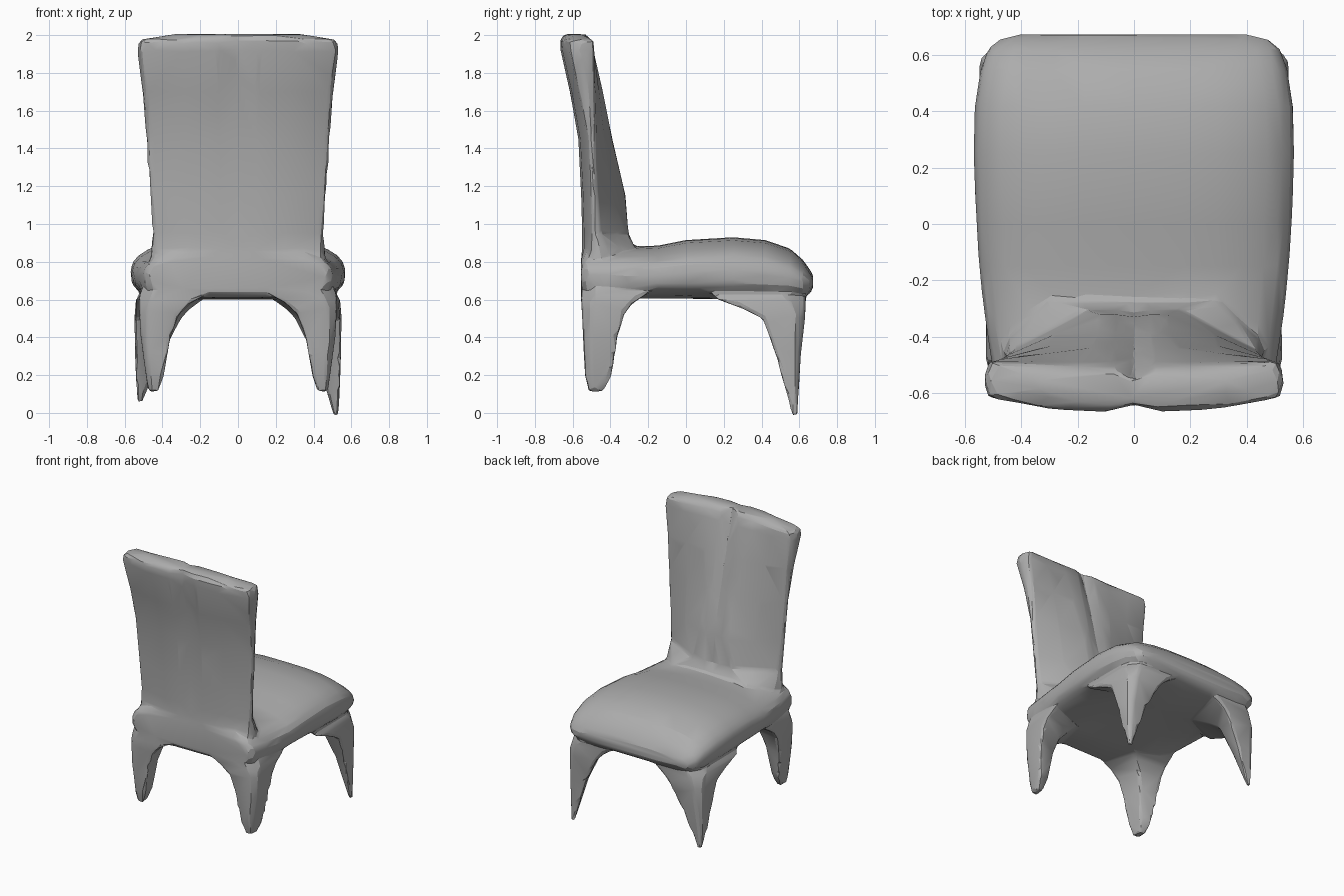
import bpy, bmesh, math

cube = bpy.data.objects.get("Cube")
if cube:
    bpy.data.objects.remove(cube, do_unlink=True)

grey = bpy.data.materials.new("warm_grey")
grey.use_nodes = True
COLOUR = (0.42, 0.42, 0.42, 1)
grey.diffuse_color = COLOUR
grey.node_tree.nodes["Principled BSDF"].inputs["Base Color"].default_value = COLOUR


def loft(name, rings):
    """Skin a closed solid through rings of equal point count."""
    bm = bmesh.new()
    rows = [[bm.verts.new(p) for p in ring] for ring in rings]
    n = len(rows[0])
    for a, b in zip(rows, rows[1:]):
        for i in range(n):
            j = (i + 1) % n
            bm.faces.new((a[i], a[j], b[j], b[i]))
    bm.faces.new(rows[0])
    bm.faces.new(rows[-1])
    bmesh.ops.recalc_face_normals(bm, faces=bm.faces)
    bmesh.ops.triangulate(bm, faces=bm.faces)
    mesh = bpy.data.meshes.new(name)
    bm.to_mesh(mesh)
    bm.free()
    mesh.materials.append(grey)
    obj = bpy.data.objects.new(name, mesh)
    bpy.context.collection.objects.link(obj)
    return obj


def spow(v, e):
    return math.copysign(abs(v) ** e, v)


# Cushioned seat: domed top, squarer underside (y, half width, bottom, top)
def seat_ring(y, w, low, top, n=28):
    mid = low + (top - low) * 0.45
    ring = []
    for i in range(n):
        a = 2 * math.pi * i / n
        up = math.sin(a)
        z = mid + ((top - mid) * spow(up, 0.9) if up > 0 else (mid - low) * spow(up, 0.55))
        ring.append((w * spow(math.cos(a), 0.75 if up > 0 else 0.55), y, z))
    return ring


seat = loft("seat", [seat_ring(*s) for s in [
    (-0.555, 0.47, 0.64, 0.84), (-0.53, 0.50, 0.61, 0.88), (-0.3, 0.535, 0.605, 0.88),
    (-0.15, 0.55, 0.605, 0.885), (0.0, 0.56, 0.605, 0.915), (0.25, 0.57, 0.60, 0.93),
    (0.42, 0.565, 0.60, 0.915), (0.55, 0.545, 0.60, 0.87), (0.62, 0.52, 0.61, 0.81),
    (0.655, 0.48, 0.63, 0.76), (0.673, 0.41, 0.66, 0.73)]])


# Backrest: (z, half width, rear y, front y at centre, at sides, groove depth, flat share)
def back_ring(z, w, rear, front, side, groove, flat):
    edge = rear + 0.05
    half = [(0.0, front - groove), (0.13, front), (flat, front),
            ((flat + 0.96) / 2, (front + side) / 2), (0.96, side), (1.0, (side + edge) / 2),
            (0.97, edge), (0.55, rear + 0.01), (0.2, rear), (0.0, rear + groove * 0.6)]
    right = [(w * u, y, z) for u, y in half]
    left = [(-w * u, y, z) for u, y in half[-2:0:-1]]
    return right + left


backrest = loft("backrest", [back_ring(*s) for s in [
    (0.70, 0.475, -0.555, -0.25, -0.38, 0.0, 0.7), (0.88, 0.46, -0.55, -0.275, -0.42, 0.0, 0.65),
    (0.95, 0.455, -0.55, -0.305, -0.45, 0.01, 0.35),
    (1.15, 0.47, -0.555, -0.32, -0.465, 0.01, 0.25),
    (1.45, 0.488, -0.57, -0.39, -0.475, 0.015, 0.25),
    (1.70, 0.508, -0.615, -0.44, -0.48, 0.025, 0.3),
    (1.92, 0.535, -0.665, -0.49, -0.485, 0.04, 0.35),
    (1.975, 0.525, -0.668, -0.505, -0.49, 0.045, 0.35),
    (2.005, 0.34, -0.645, -0.53, -0.55, 0.02, 0.35)]])


# Flared legs: (z, inner x, outer x, inner y, outer y), inner corner drawn in
def leg(name, side, sections, pull):
    rings = []
    for z, xi, xo, yi, yo in sections:
        bev = 0.2
        corners = [(xo, yi), (xo, yo + (yi - yo) * bev), (xo + (xi - xo) * bev, yo), (xi, yo),
                   (xi + (xo - xi) * pull, yi + (yo - yi) * pull)]
        rings.append([(side * x, y, z) for x, y in corners])
    return loft(name, rings)


FRONT = [(0.30, 0.40, 0.545, 0.475, 0.607), (0.50, 0.295, 0.548, 0.40, 0.63),
         (0.55, 0.25, 0.545, 0.30, 0.632), (0.60, 0.18, 0.54, 0.16, 0.635),
         (0.66, 0.12, 0.50, 0.1, 0.61)]
REAR = [(0.11, 0.42, 0.475, -0.435, -0.515), (0.20, 0.39, 0.488, -0.39, -0.535),
        (0.40, 0.355, 0.515, -0.36, -0.545), (0.52, 0.31, 0.522, -0.325, -0.55),
        (0.58, 0.25, 0.525, -0.28, -0.555), (0.63, 0.16, 0.52, -0.2, -0.555),
        (0.70, 0.1, 0.49, -0.18, -0.54)]
legs = []
for label, side, foot in (("left", 1, -0.015), ("right", -1, 0.055)):
    tip = [(foot, 0.503, 0.535, 0.557, 0.59)]
    legs.append(leg(label + "_front_leg", side, tip + FRONT, 0.25))
    legs.append(leg(label + "_rear_leg", side, REAR, 0.15))

# Fuse the parts into one continuous shell with soft joints and irregular facets
bpy.ops.object.select_all(action="DESELECT")
for part in [seat, backrest] + legs:
    part.select_set(True)
bpy.context.view_layer.objects.active = seat
bpy.ops.object.join()
chair = bpy.context.view_layer.objects.active
chair.name = "chair_body"

remesh = chair.modifiers.new("fuse", "REMESH")
remesh.mode = "VOXEL"
remesh.voxel_size = 0.012
soften = chair.modifiers.new("soften", "SMOOTH")
soften.factor = 0.5
soften.iterations = 12
facet = chair.modifiers.new("facet", "DECIMATE")
facet.ratio = 0.018

for modifier in ("fuse", "soften", "facet"):
    bpy.ops.object.modifier_apply(modifier=modifier)
chair.data.materials.clear()
chair.data.materials.append(grey)
for face in chair.data.polygons:
    face.material_index = 0
bpy.ops.object.shade_smooth_by_angle(angle=math.radians(18))
